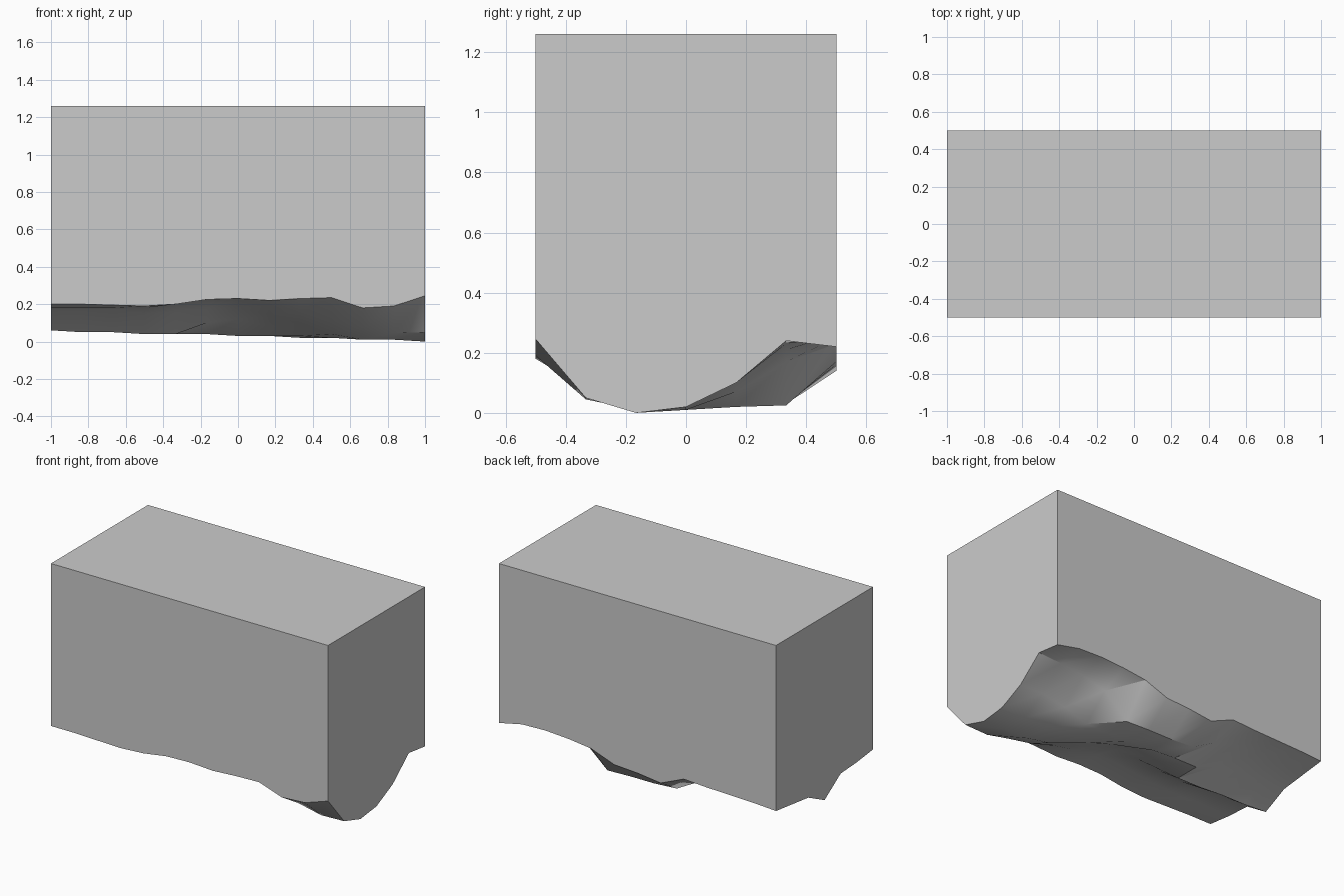
import bpy
import bmesh
from math import radians

old_cube = bpy.data.objects.get("Cube")
if old_cube:
    bpy.data.objects.remove(old_cube, do_unlink=True)

TOP = 1.26
COLUMNS, ROWS = 12, 6

# Underside profiles along the length, front to back, in hundredths.
# A sunken winding channel runs through them from end to end.
PROFILES = (
    (20, 20, 19.5, 19, 20, 22.5, 23, 22, 23, 23.5, 18, 19, 24.5),
    (18, 18, 18, 18, 20, 22, 22, 19, 16, 11, 8, 4.5, 5),
    (17, 17, 17, 15, 16, 18, 18, 14, 10, 4, 1, 1, 0),
    (6, 5, 5, 4, 4, 10, 12, 8, 3, 2, 1, 1, 2),
    (14, 13, 12, 11, 4, 4, 3, 3, 2, 2, 7, 10, 10),
    (16, 17, 18, 18, 13, 4, 3, 3, 2.5, 17, 21, 23, 24),
    (18, 19, 19.5, 20, 21, 14, 16, 17, 23, 25, 26, 25.5, 22),
)


def make_material(name, value):
    material = bpy.data.materials.new(name)
    material.use_nodes = True
    color = (value, value, value, 1)
    material.diffuse_color = color
    shader = next(n for n in material.node_tree.nodes if n.type == "BSDF_PRINCIPLED")
    shader.inputs["Base Color"].default_value = color
    return material


bm = bmesh.new()

# Uneven underside, as a lattice of triangles
lattice = [
    [
        bm.verts.new((2 * i / COLUMNS - 1, j / ROWS - 0.5, height / 100))
        for i, height in enumerate(profile)
    ]
    for j, profile in enumerate(PROFILES)
]
for near, far in zip(lattice, lattice[1:]):
    for i in range(COLUMNS):
        bm.faces.new((near[i], far[i], near[i + 1]))
        bm.faces.new((near[i + 1], far[i], far[i + 1]))

# Flat top
corners = {
    (x, y): bm.verts.new((x, y / 2, TOP)) for x in (-1, 1) for y in (-1, 1)
}
bm.faces.new([corners[c] for c in ((-1, -1), (1, -1), (1, 1), (-1, 1))])

# Four upright walls, each one face following the underside's rim
left_rim = [row[-1] for row in lattice]
right_rim = [row[0] for row in lattice]
walls = (
    (lattice[0], (1, -1), (-1, -1)),
    (left_rim, (1, 1), (1, -1)),
    (lattice[-1][::-1], (-1, 1), (1, 1)),
    (right_rim[::-1], (-1, -1), (-1, 1)),
)
for rim, end, start in walls:
    bm.faces.new(rim + [corners[end], corners[start]])

bmesh.ops.recalc_face_normals(bm, faces=bm.faces)
mesh = bpy.data.meshes.new("terrain_block")
bm.to_mesh(mesh)
bm.free()
mesh.materials.append(make_material("plain grey", 0.6))

block = bpy.data.objects.new("terrain_block", mesh)
bpy.context.collection.objects.link(block)
bpy.ops.object.select_all(action="DESELECT")
block.select_set(True)
bpy.context.view_layer.objects.active = block
bpy.ops.object.shade_smooth_by_angle(angle=radians(30))
